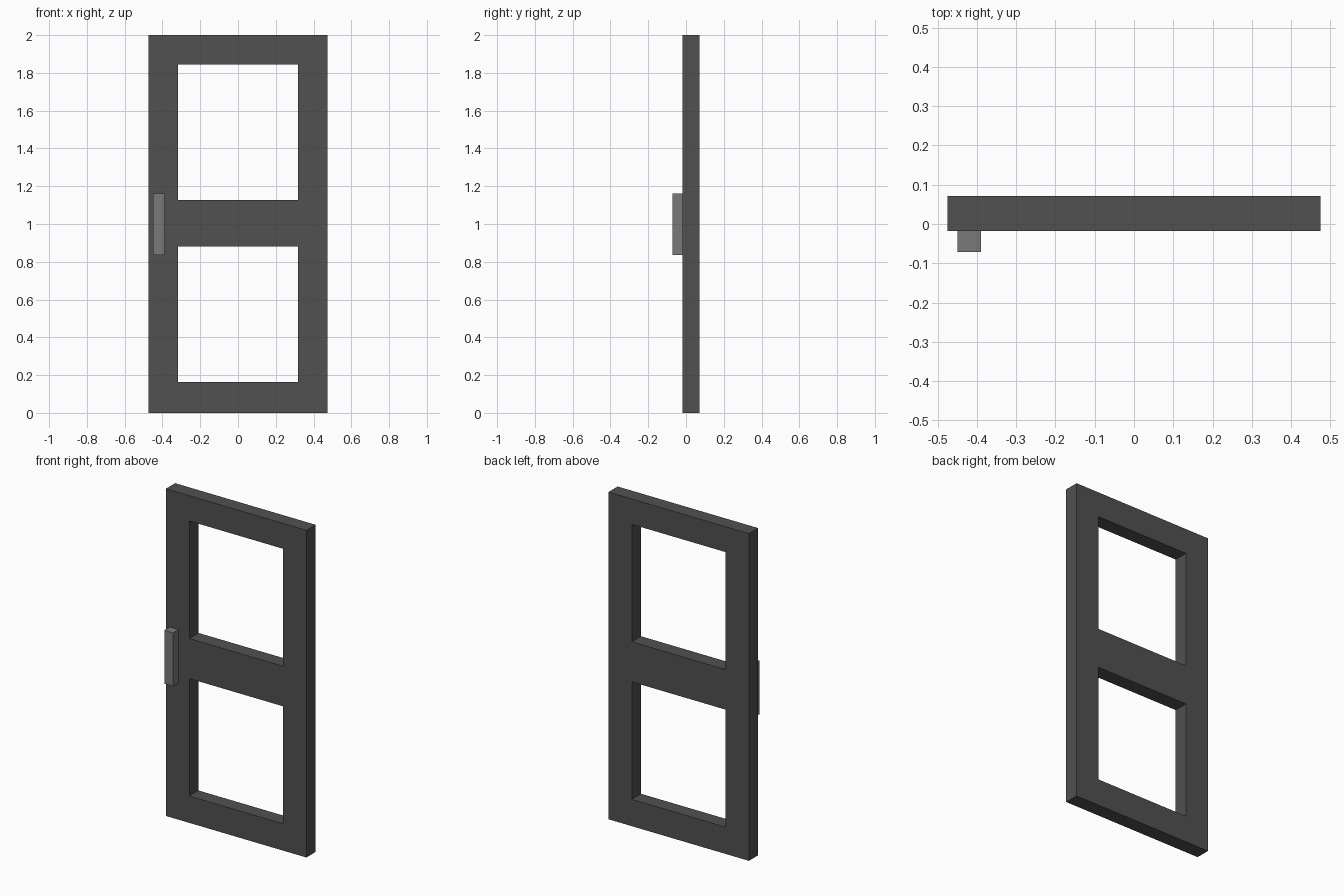
import bpy, bmesh

if "Cube" in bpy.data.objects:
    bpy.data.objects.remove(bpy.data.objects["Cube"])


def material(name, v):
    m = bpy.data.materials.new(name)
    m.diffuse_color = (v, v, v, 1)
    m.use_nodes = True
    m.node_tree.nodes["Principled BSDF"].inputs["Base Color"].default_value = m.diffuse_color
    return m


def finish(bm, name, mat):
    bmesh.ops.recalc_face_normals(bm, faces=bm.faces)
    me = bpy.data.meshes.new(name)
    bm.to_mesh(me)
    bm.free()
    me.materials.append(mat)
    ob = bpy.data.objects.new(name, me)
    bpy.context.collection.objects.link(ob)
    return ob


dark = material("dark grey", 0.082)
light = material("mid grey", 0.195)

FRONT, BACK = -0.018, 0.071

# door frame: a grid of cells with two left open, extruded to thickness
xs = [-0.475, -0.317, 0.317, 0.475]
zs = [0.0, 0.164, 0.882, 1.127, 1.845, 2.0]
openings = {(1, 1), (1, 3)}
bm = bmesh.new()
grid = [[bm.verts.new((x, FRONT, z)) for z in zs] for x in xs]
for i in range(len(xs) - 1):
    for j in range(len(zs) - 1):
        if (i, j) not in openings:
            bm.faces.new((grid[i][j], grid[i + 1][j],
                          grid[i + 1][j + 1], grid[i][j + 1]))
ext = bmesh.ops.extrude_face_region(bm, geom=bm.faces[:], use_keep_orig=True)
moved = [g for g in ext["geom"] if isinstance(g, bmesh.types.BMVert)]
bmesh.ops.translate(bm, verts=moved, vec=(0, BACK - FRONT, 0))
finish(bm, "door_frame", dark)

# pull handle: plain block on the front of the left stile
lo, hi = (-0.449, -0.071, 0.836), (-0.389, FRONT, 1.162)
bm = bmesh.new()
bmesh.ops.create_cube(bm, size=1)
for v in bm.verts:
    v.co = [hi[k] if v.co[k] > 0 else lo[k] for k in range(3)]
finish(bm, "pull_handle", light)
